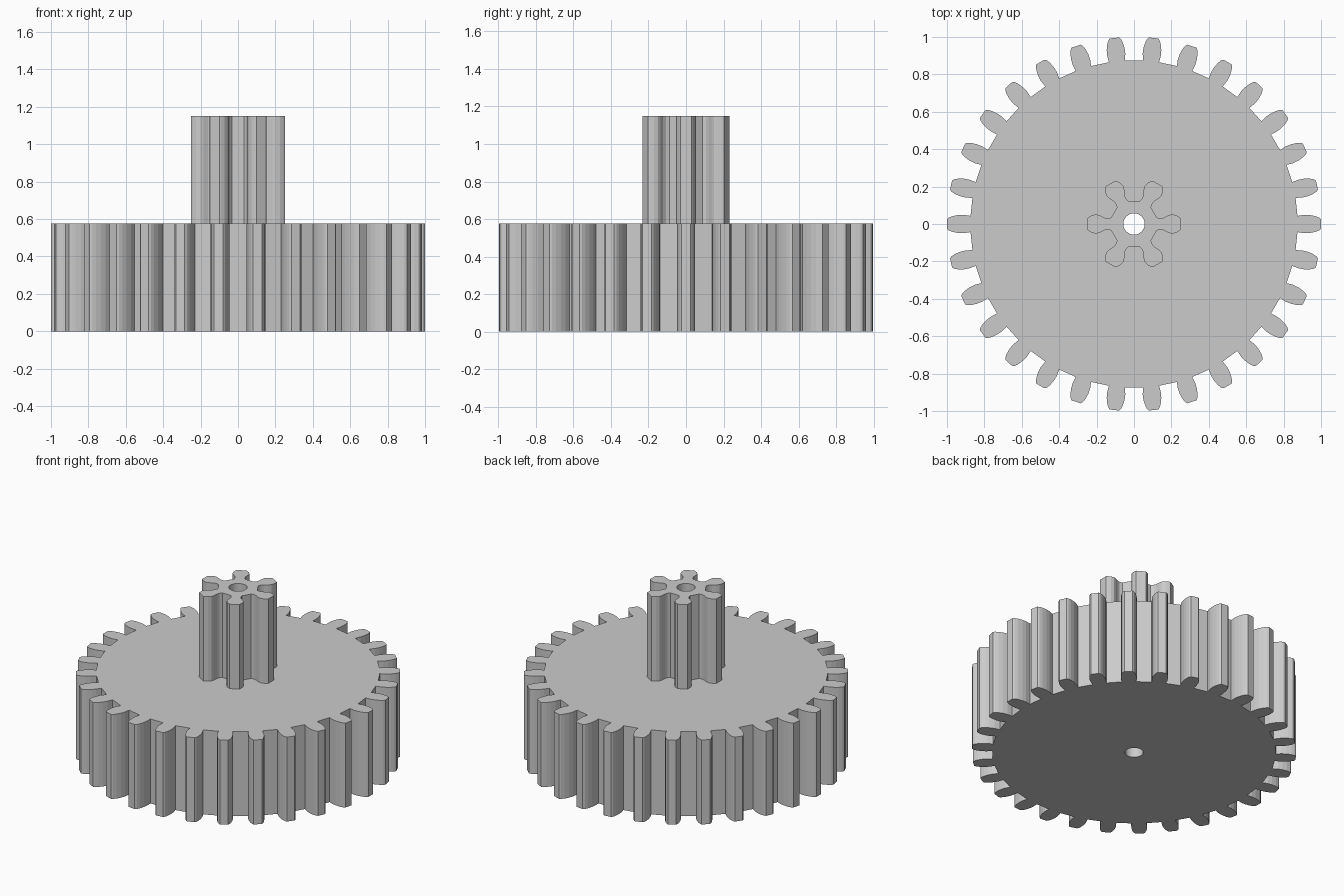
import bpy
import bmesh
from math import sin, cos, tau

if "Cube" in bpy.data.objects:
    bpy.data.objects.remove(bpy.data.objects["Cube"], do_unlink=True)

grey = bpy.data.materials.new("plain grey")
grey.use_nodes = True
GREY = (0.6, 0.6, 0.6, 1)
grey.diffuse_color = GREY
grey.node_tree.nodes["Principled BSDF"].inputs["Base Color"].default_value = GREY

BORE = 0.057


def gear_outline(teeth, flank):
    """flank: (radial distance, half width) from root to tip of one tooth."""
    tooth = [(d, -w) for d, w in flank] + [(d, w) for d, w in reversed(flank)]
    points = []
    for i in range(teeth):
        c, s = cos(tau * i / teeth), sin(tau * i / teeth)
        points += [(d * c - w * s, d * s + w * c) for d, w in tooth]
    return points


def circle(radius, sides):
    return [(radius * cos(tau * i / sides), radius * sin(tau * i / sides))
            for i in range(sides)]


def bored_prism(name, outline, z0, z1):
    """Extrude an outline with a round central bore."""
    bm = bmesh.new()
    edges = []
    for loop in (outline, circle(BORE, 32)):
        verts = [bm.verts.new((x, y, z0)) for x, y in loop]
        edges += [bm.edges.new((a, b)) for a, b in zip(verts, verts[1:] + verts[:1])]
    bmesh.ops.triangle_fill(bm, edges=edges, use_beauty=True, normal=(0, 0, 1))
    top = bmesh.ops.extrude_face_region(bm, geom=bm.faces[:], use_keep_orig=True)
    bmesh.ops.translate(bm, vec=(0, 0, z1 - z0),
                        verts=[v for v in top["geom"] if isinstance(v, bmesh.types.BMVert)])
    bmesh.ops.recalc_face_normals(bm, faces=bm.faces[:])
    mesh = bpy.data.meshes.new(name)
    bm.to_mesh(mesh)
    bm.free()
    mesh.materials.append(grey)
    obj = bpy.data.objects.new(name, mesh)
    bpy.context.collection.objects.link(obj)
    return obj


# Large wheel with thirty teeth
wheel_flank = [(0.874, 0.043), (0.91, 0.049), (0.94, 0.048),
               (0.97, 0.042), (0.99, 0.034), (1.0, 0.025)]
bored_prism("large_gear", gear_outline(30, wheel_flank), 0, 0.575)

# Small pinion with six undercut teeth
pinion_flank = [(0.122, 0.034), (0.14, 0.03), (0.16, 0.034), (0.185, 0.047),
                (0.203, 0.052), (0.225, 0.047), (0.24, 0.038), (0.25, 0.03)]
bored_prism("small_pinion", gear_outline(6, pinion_flank), 0.575, 1.15)
